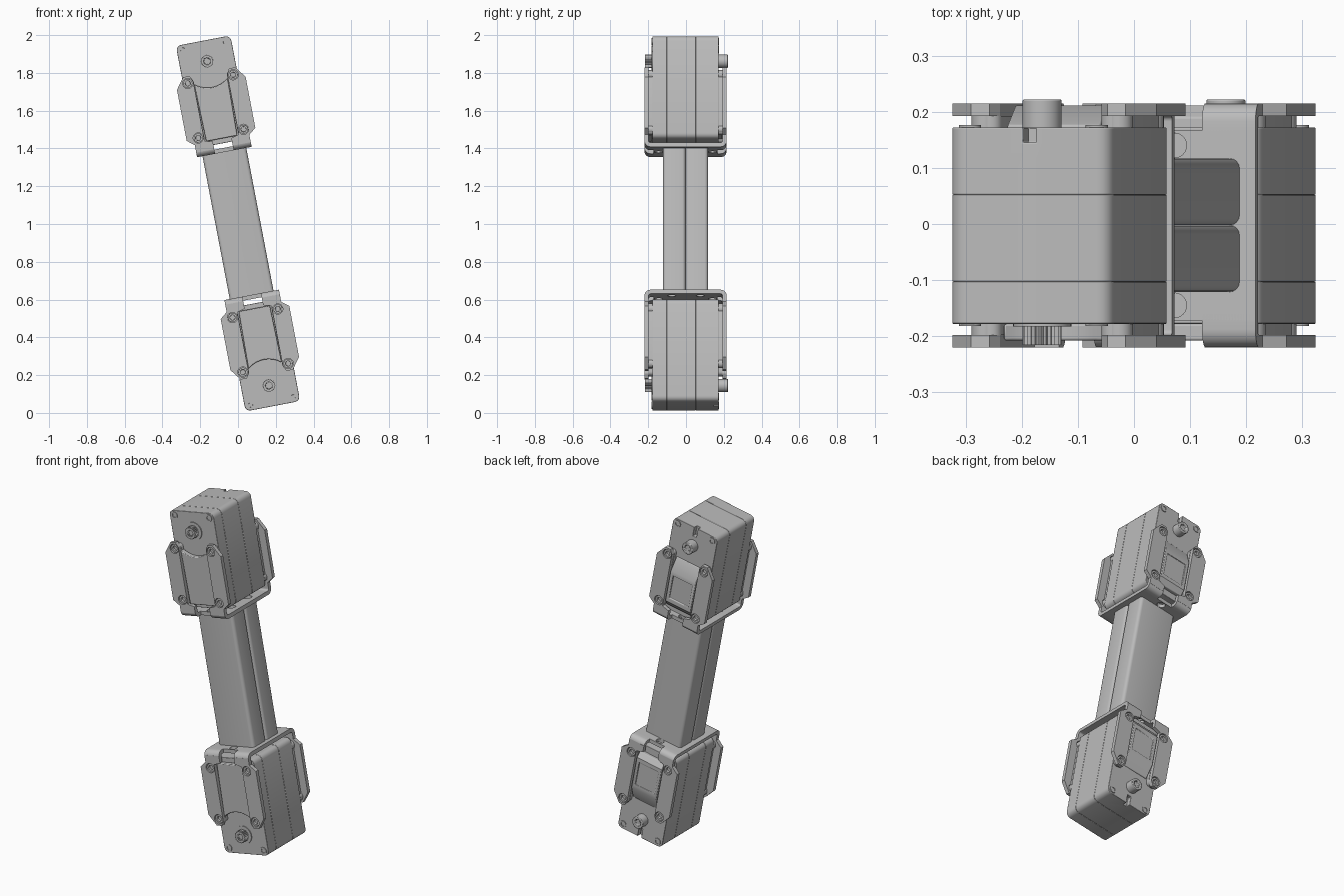
import bpy, bmesh
from math import radians, sin, cos, pi
from mathutils import Matrix

cube = bpy.data.objects.get("Cube")
if cube:
    bpy.data.objects.remove(cube, do_unlink=True)

grey = bpy.data.materials.new("plain grey")
grey.use_nodes = True
grey.diffuse_color = (0.5, 0.5, 0.5, 1)
grey.node_tree.nodes["Principled BSDF"].inputs["Base Color"].default_value = (0.5, 0.5, 0.5, 1)

PLACE = {"x": lambda u, v, a: (a, u, v),
         "y": lambda u, v, a: (u, a, v),
         "z": lambda u, v, a: (u, v, a)}


def prism(name, pts, axis, a, b, bevel=0, socket=0):
    """Extrude a flat outline from a to b; socket sinks a recess into the b end."""
    bm = bmesh.new()
    ends = [[bm.verts.new(PLACE[axis](u, v, d)) for u, v in pts] for d in (a, b)]
    bm.faces.new(ends[0])
    cap = bm.faces.new(ends[1])
    n = len(pts)
    for i in range(n):
        j = (i + 1) % n
        bm.faces.new((ends[0][i], ends[0][j], ends[1][j], ends[1][i]))
    bmesh.ops.recalc_face_normals(bm, faces=bm.faces)
    if socket:
        bmesh.ops.inset_region(bm, faces=[cap], thickness=socket)
        bmesh.ops.inset_region(bm, faces=[cap], thickness=0.001, depth=-0.012)
    mesh = bpy.data.meshes.new(name)
    bm.to_mesh(mesh)
    bm.free()
    mesh.materials.append(grey)
    ob = bpy.data.objects.new(name, mesh)
    bpy.context.collection.objects.link(ob)
    if bevel:
        m = ob.modifiers.new("edge", "BEVEL")
        m.width, m.segments, m.limit_method = bevel, 2, "ANGLE"
        m.angle_limit = radians(40)
    return ob


def circle(cx, cy, r, n=24):
    return [(cx + r * cos(2 * pi * i / n), cy + r * sin(2 * pi * i / n)) for i in range(n)]


def rect(x0, x1, y0, y1, r=0, n=4):
    if not r:
        return [(x0, y0), (x1, y0), (x1, y1), (x0, y1)]
    pts = []
    for k, (cx, cy) in enumerate([(x1 - r, y1 - r), (x0 + r, y1 - r), (x0 + r, y0 + r), (x1 - r, y0 + r)]):
        for i in range(n + 1):
            t = pi / 2 * (k + i / n)
            pts.append((cx + r * cos(t), cy + r * sin(t)))
    return pts


def cut(ob, cutter):
    m = ob.modifiers.new("cut", "BOOLEAN")
    m.object, m.solver = cutter, "EXACT"
    ob.modifiers.move(len(ob.modifiers) - 1, 0)
    rest = [x for x in ob.modifiers if x.type == "BEVEL"]
    for x in rest:
        x.show_viewport = False
    bpy.context.view_layer.update()
    ob.data = bpy.data.meshes.new_from_object(ob.evaluated_get(bpy.context.evaluated_depsgraph_get()))
    ob.modifiers.remove(m)
    for x in rest:
        x.show_viewport = True
    bpy.data.objects.remove(cutter, do_unlink=True)


SHAFT = 0.874           # height of the drive axis along the limb
FRONT, BACK = -0.178, 0.172
unit = []               # parts of one joint, later repeated at the other end

# Motor body: three stacked case sections with fine seams
outline = rect(-0.147, 0.147, 0.432, 0.985, 0.028)
for name, a, b in [("motor_front_case", FRONT, -0.103), ("motor_middle_case", -0.103, 0.052),
                   ("motor_back_case", 0.052, BACK)]:
    ob = prism(name, outline, "y", a, b, bevel=0.002)
    if name == "motor_back_case":
        cut(ob, prism("slot_cutter", rect(-0.014, 0.01, 0.93, 1.05), "y", 0.145, 0.3))
    unit.append(ob)

# Front cover with an arc cleared around the shaft
arc = [(0.14 * sin(t), SHAFT - 0.14 * cos(t)) for t in [radians(40 - 8 * i) for i in range(11)]]
unit.append(prism("front_cover", [(-0.084, 0.458), (0.084, 0.458)] + arc, "y", FRONT, -0.208, bevel=0.004))

# Back connector housing with a sloping top and a recessed window
housing = [(0.16, 0.765), (0.176, 0.765), (0.211, 0.69), (0.211, 0.5), (0.19, 0.47), (0.16, 0.47)]
back = prism("back_housing", housing, "x", -0.084, 0.084, bevel=0.003)
cut(back, prism("window_cutter", rect(-0.064, 0.064, 0.525, 0.665), "y", 0.205, 0.3))
unit.append(back)

# Shaft: collar and toothed spline in front, plain boss behind
unit.append(prism("shaft_collar", circle(0, SHAFT, 0.052, 32), "y", FRONT + 0.01, FRONT - 0.005))
teeth = [((0.035 if i % 2 else 0.03) * cos(pi * i / 24), SHAFT + (0.035 if i % 2 else 0.03) * sin(pi * i / 24))
         for i in range(48)]
unit.append(prism("shaft_spline", teeth, "y", FRONT, -0.216, socket=0.014))
unit.append(prism("back_boss", circle(0, SHAFT, 0.035, 32), "y", BACK - 0.01, 0.222, bevel=0.003, socket=0.016))

# Case screws at the outer corners
for s in (-1, 1):
    for y, d in ((FRONT, -1), (BACK, 1)):
        unit.append(prism("case_screw", circle(s * 0.115, 0.957, 0.02), "y", y - d * 0.01, y + d * 0.004, socket=0.008))

# Bracket base plate with bolt holes
base = prism("bracket_base", rect(-0.147, 0.147, -0.172, 0.167), "z", 0.385, 0.407)
for x, y in [(sx * 0.09, sy * 0.075) for sx in (-1, 1) for sy in (-1, 1)] + [(0, -0.145), (0, 0.14)]:
    cut(base, prism("hole_cutter", circle(x, y, 0.022), "z", 0.3, 0.5))
unit.append(base)

# Bracket feet, arms, mounting pads and screws on all four corners
arm = [(0.05, 0.41), (0.05, 0.45), (0.092, 0.462), (0.092, 0.79), (0.107, 0.815), (0.14, 0.815),
       (0.185, 0.755), (0.185, 0.48), (0.147, 0.45), (0.147, 0.41)]
for d in (-1, 1):
    inner, outer = d * 0.195 - 0.0025, d * 0.2175 - 0.0025
    case = FRONT if d < 0 else BACK
    bend = [radians(15 * i) for i in range(7)]
    mid = outer - d * 0.032
    foot = [(d * 0.16, 0.385)] + [(mid + d * 0.032 * sin(t), 0.417 - 0.032 * cos(t)) for t in bend]
    foot += [(mid + d * 0.0095 * sin(t), 0.417 - 0.01 * cos(t)) for t in reversed(bend)] + [(d * 0.16, 0.407)]
    for s in (-1, 1):
        unit.append(prism("bracket_foot", foot, "x", s * 0.05, s * 0.147))
        tab = prism("bracket_arm", [(s * x, z) for x, z in arm], "y", inner, outer)
        pad = rect(0.09, 0.14, 0.455, 0.8, 0.02)
        unit.append(prism("mounting_pad", [(s * x, z) for x, z in pad], "y", case - d * 0.01, inner))
        for z in (0.484, 0.778):
            cut(tab, prism("hole_cutter", circle(s * 0.122, z, 0.027), "y", inner - d * 0.05, outer + d * 0.05))
            unit.append(prism("bracket_screw", circle(s * 0.122, z, 0.024), "y", case, outer - d * 0.006, socket=0.01))
        unit.append(tab)

# Limb: two tubes side by side
tubes = [prism("limb_tube", rect(-0.118, 0.118, a, b, 0.018), "z", -0.386, 0.386)
         for a, b in ((-0.121, -0.002), (-0.002, 0.117))]

# Shade, then lean the whole limb and repeat the joint at the lower end
bpy.ops.object.select_all(action="DESELECT")
for ob in unit + tubes:
    ob.select_set(True)
bpy.context.view_layer.objects.active = tubes[0]
bpy.ops.object.shade_smooth_by_angle(angle=radians(30))
lean = Matrix.Translation((0, 0, 1.003)) @ Matrix.Rotation(radians(-10.8), 4, "Y")
for ob in tubes:
    ob.matrix_world = lean
for ob in unit:
    twin = ob.copy()
    bpy.context.collection.objects.link(twin)
    twin.name = "lower_" + ob.name
    ob.name = "upper_" + ob.name
    ob.matrix_world = lean
    twin.matrix_world = lean @ Matrix.Rotation(pi, 4, "Y")
